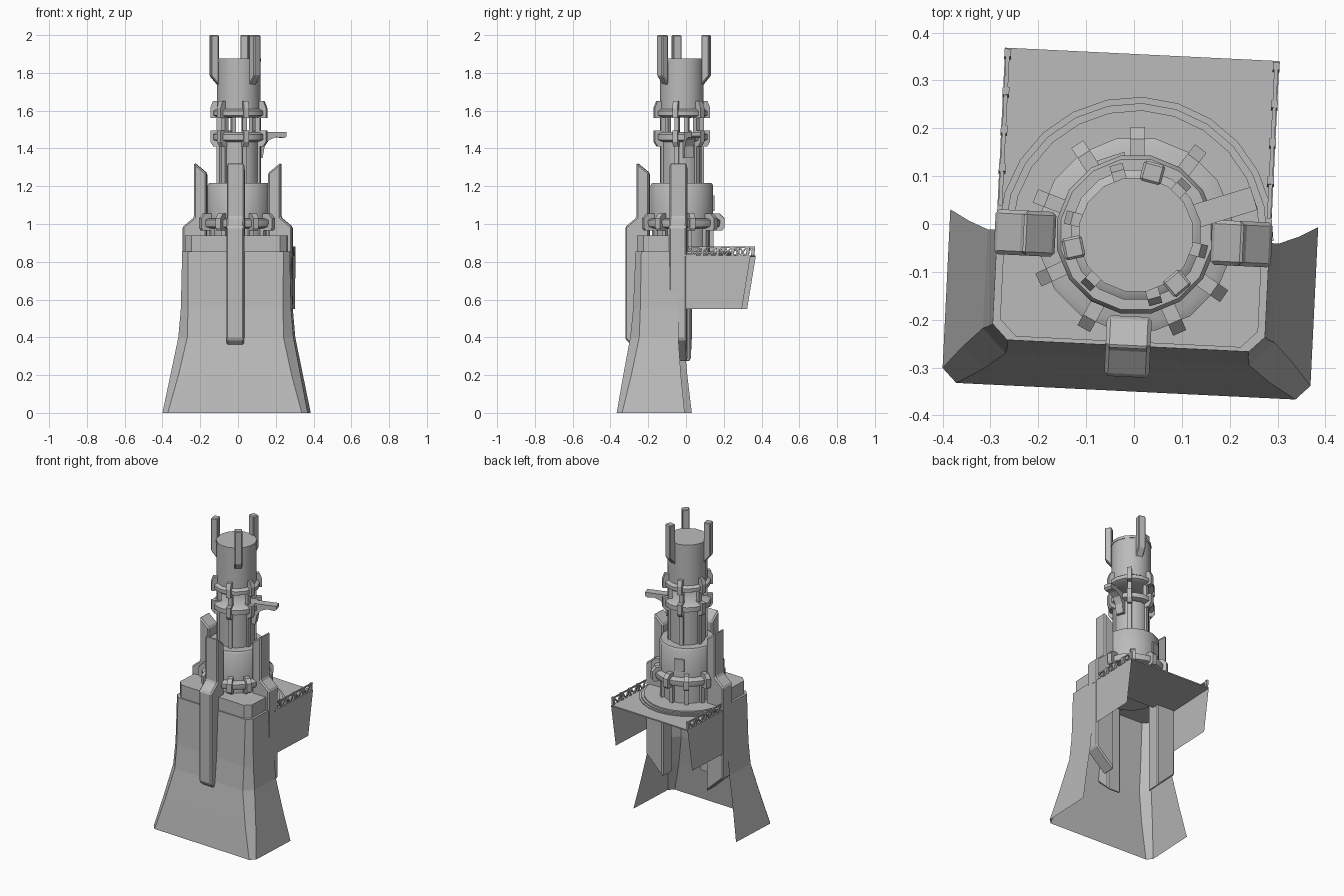
import bpy, bmesh, math
from mathutils import Matrix, Vector

old = bpy.data.objects.get("Cube")
if old:
    bpy.data.objects.remove(old, do_unlink=True)

grey = bpy.data.materials.new("concrete_grey")
grey.use_nodes = True
colour = (0.5, 0.5, 0.5, 1)
grey.diffuse_color = colour
grey.node_tree.nodes["Principled BSDF"].inputs["Base Color"].default_value = colour

TILT = math.radians(-2.8)          # whole body is turned slightly
BODY = Matrix.Rotation(TILT, 4, 'Z')
AXIS = Vector((0.004, -0.022, 0))  # tower axis
TOWER = Matrix.Translation(AXIS)


def finish(name, bm, matrix, smooth=False, bevel=0, closed=True):
    if closed:
        bmesh.ops.recalc_face_normals(bm, faces=bm.faces)
    bm.transform(matrix)
    mesh = bpy.data.meshes.new(name)
    bm.to_mesh(mesh)
    bm.free()
    mesh.materials.append(grey)
    ob = bpy.data.objects.new(name, mesh)
    bpy.context.collection.objects.link(ob)
    if bevel:
        mod = ob.modifiers.new("bevel", 'BEVEL')
        mod.width, mod.segments = bevel, 1
    if smooth:
        bpy.ops.object.select_all(action='DESELECT')
        ob.select_set(True)
        bpy.context.view_layer.objects.active = ob
        bpy.ops.object.shade_smooth_by_angle(angle=math.radians(35))
    return ob


def extrude(name, points, direction, matrix, bevel=0):
    """Closed prism from a flat outline."""
    bm = bmesh.new()
    face = bm.faces.new([bm.verts.new(p) for p in points])
    top = bmesh.ops.extrude_face_region(bm, geom=[face])["geom"]
    bmesh.ops.translate(bm, vec=direction,
                        verts=[v for v in top if isinstance(v, bmesh.types.BMVert)])
    return finish(name, bm, matrix, bevel=bevel)


def fin(name, profile, width, degrees, matrix, bevel=0):
    """Radial slab: profile of (radius, height), pointing outward at an angle."""
    turn = matrix @ Matrix.Rotation(math.radians(degrees), 4, 'Z')
    return extrude(name, [(r, -width / 2, z) for r, z in profile], (0, width, 0), turn, bevel)


def block(name, r0, r1, z0, z1, width, degrees, matrix):
    return fin(name, [(r0, z0), (r1, z0), (r1, z1), (r0, z1)], width, degrees, matrix)


def lathe(name, profile, sides=16):
    """Capped turned shape around the tower axis."""
    bm = bmesh.new()
    rings = []
    for r, z in profile:
        rings.append([bm.verts.new((r * math.cos(a), r * math.sin(a), z))
                      for a in (2 * math.pi * (i + 0.5) / sides for i in range(sides))])
    for low, high in zip(rings, rings[1:]):
        for i in range(sides):
            j = (i + 1) % sides
            bm.faces.new((low[i], low[j], high[j], high[i]))
    bm.faces.new(rings[0][::-1])
    bm.faces.new(rings[-1])
    return finish(name, bm, TOWER, smooth=True)


def sheet(name, points, matrix=BODY):
    bm = bmesh.new()
    bm.faces.new([bm.verts.new(p) for p in points])
    return finish(name, bm, matrix, closed=False)


# Flared base shell, open at the back and underneath
def footprint(half, front, back, cut):
    side = [(-half, back), (-half, front + cut), (-half + cut, front)]
    return side + [(-x, y) for x, y in reversed(side)]


sections = [  # height, half width, front, back, corner cut
    (0, 0.385, -0.35, 0.012, 0.03), (0.2, 0.345, -0.318, -0.01, 0.045),
    (0.4, 0.305, -0.283, -0.026, 0.05), (0.55, 0.292, -0.268, -0.026, 0.04),
    (0.855, 0.285, -0.255, -0.026, 0.032)]
bm = bmesh.new()
rows = [[bm.verts.new((x, y, z)) for x, y in footprint(h, f, b, c)]
        for z, h, f, b, c in sections]
for low, high in zip(rows, rows[1:]):
    for i in range(len(low) - 1):
        bm.faces.new((low[i], low[i + 1], high[i + 1], high[i]))
bm.faces.new(rows[-1])
finish("base_shell", bm, BODY, closed=False)

# Block on top of the base
extrude("base_cap", [(x, y, 0.855) for x, y in footprint(0.27, -0.247, -0.026, 0.035)],
        (0, 0, 0.085), BODY)

# Three tall buttresses
buttress = [(0.29, 0.39), (0.29, 0.985), (0.23, 1.035), (0.23, 1.325),
            (0.163, 1.27), (0.163, 0.27)]
for label, angle in (("left", 0), ("front", -90), ("right", 180)):
    fin(label + "_buttress", buttress, 0.094, angle,
        BODY @ Matrix.Translation((0, -0.03, 0)), bevel=0.008)

# Rear deck with two side skirts
W, BACK, FRONT, DECK = 0.287, 0.355, -0.026, 0.825
extrude("rear_deck", [(-W, FRONT, DECK), (W, FRONT, DECK), (W, BACK, DECK), (-W, BACK, DECK)],
        (0, 0, 0.008), BODY)
for side, label in ((1, "left"), (-1, "right")):
    x = side * W
    points = [(x, FRONT, 0.55), (x, BACK - 0.045, 0.55), (x, BACK, DECK), (x, FRONT, DECK)]
    sheet(label + "_skirt", points if side > 0 else points[::-1])

    # Zigzag railing
    x -= side * 0.006
    for i in range(4):
        y = BACK - 0.016 - i * 0.08
        fin(f"{label}_rail_post_{i}", [(y - 0.008, 0.83), (y + 0.008, 0.83),
            (y + 0.014, 0.882), (y - 0.002, 0.882)], 0.014, 90,
            BODY @ Matrix.Translation((x, 0, 0)))
        fin(f"{label}_rail_brace_{i}", [(y - 0.047, 0.83), (y - 0.037, 0.83),
            (y + 0.004, 0.88), (y - 0.006, 0.88)], 0.008, 90,
            BODY @ Matrix.Translation((x, 0, 0)))
        fin(f"{label}_rail_tie_{i}", [(y - 0.047, 0.83), (y - 0.037, 0.83),
            (y - 0.064, 0.88), (y - 0.074, 0.88)], 0.008, 90,
            BODY @ Matrix.Translation((x, 0, 0)))
    extrude(label + "_rail_bar", [(x - 0.004, 0.03, 0.872), (x + 0.004, 0.03, 0.872),
            (x + 0.004, 0.03, 0.88), (x - 0.004, 0.03, 0.88)], (0, 0.315, 0), BODY)

# Half-round steps on the deck
for i, radius in enumerate((0.288, 0.275, 0.26)):
    arc = [(radius * math.cos(a), radius * math.sin(a), 0.83)
           for a in (math.pi * k / 12 for k in range(13))]
    extrude(f"deck_step_{i}", arc, (0, 0, 0.008 * (i + 1)), TOWER @ BODY)

# Lower tower: column, collar and drum
lathe("lower_column", [(0.15, 0.83), (0.15, 0.99)])
lathe("collar", [(0.165, 0.975), (0.2, 0.985), (0.205, 1.0), (0.205, 1.02), (0.185, 1.03)])
lathe("drum", [(0.168, 1.02), (0.168, 1.205), (0.16, 1.217)])
for i, angle in enumerate((15, 53, 89, 123, 159, 205, 241, 294, 325)):
    fin(f"collar_clamp_{i}", [(0.16, 0.965), (0.215, 0.965), (0.225, 0.98), (0.225, 1.03),
        (0.2, 1.055), (0.16, 1.055)], 0.03, angle, TOWER)
    block(f"column_rib_{i}", 0.14, 0.168, 0.85, 0.98, 0.024, angle, TOWER)
block("drum_hatch", 0.16, 0.172, 1.07, 1.15, 0.06, 108, TOWER)

# Middle tower: shaft, paired rings and open gap bridged by rods
lathe("shaft", [(0.107, 1.21), (0.107, 1.48)])
lathe("lower_ring", [(0.11, 1.435), (0.138, 1.445), (0.138, 1.475), (0.118, 1.487)])
lathe("upper_ring", [(0.118, 1.565), (0.138, 1.575), (0.138, 1.598), (0.12, 1.61)])
for i in range(6):
    angle = 46 + 60 * i
    block(f"rod_{i}", 0.092, 0.118, 1.21, 1.6, 0.024, angle, TOWER)
    fin(f"lower_bracket_{i}", [(0.105, 1.41), (0.135, 1.41), (0.152, 1.435),
        (0.152, 1.495), (0.105, 1.495)], 0.028, angle, TOWER)
    fin(f"upper_bracket_{i}", [(0.105, 1.56), (0.152, 1.56), (0.152, 1.615),
        (0.138, 1.65), (0.112, 1.65)], 0.028, angle, TOWER)

# Side arm with curved brace
fin("side_arm", [(0.1, 1.35), (0.125, 1.35), (0.135, 1.41), (0.16, 1.445), (0.2, 1.46),
    (0.245, 1.455), (0.258, 1.465), (0.258, 1.487), (0.1, 1.487)], 0.05, 17, TOWER)

# Upper tower and its three prongs
lathe("upper_tower", [(0.118, 1.585), (0.118, 1.86), (0.121, 1.86), (0.121, 1.877)])
for i, angle in enumerate((75, 192, 310)):
    fin(f"prong_{i}", [(0.112, 1.735), (0.155, 1.785), (0.155, 2.0), (0.112, 2.0)],
        0.046, angle, TOWER, bevel=0.005)
